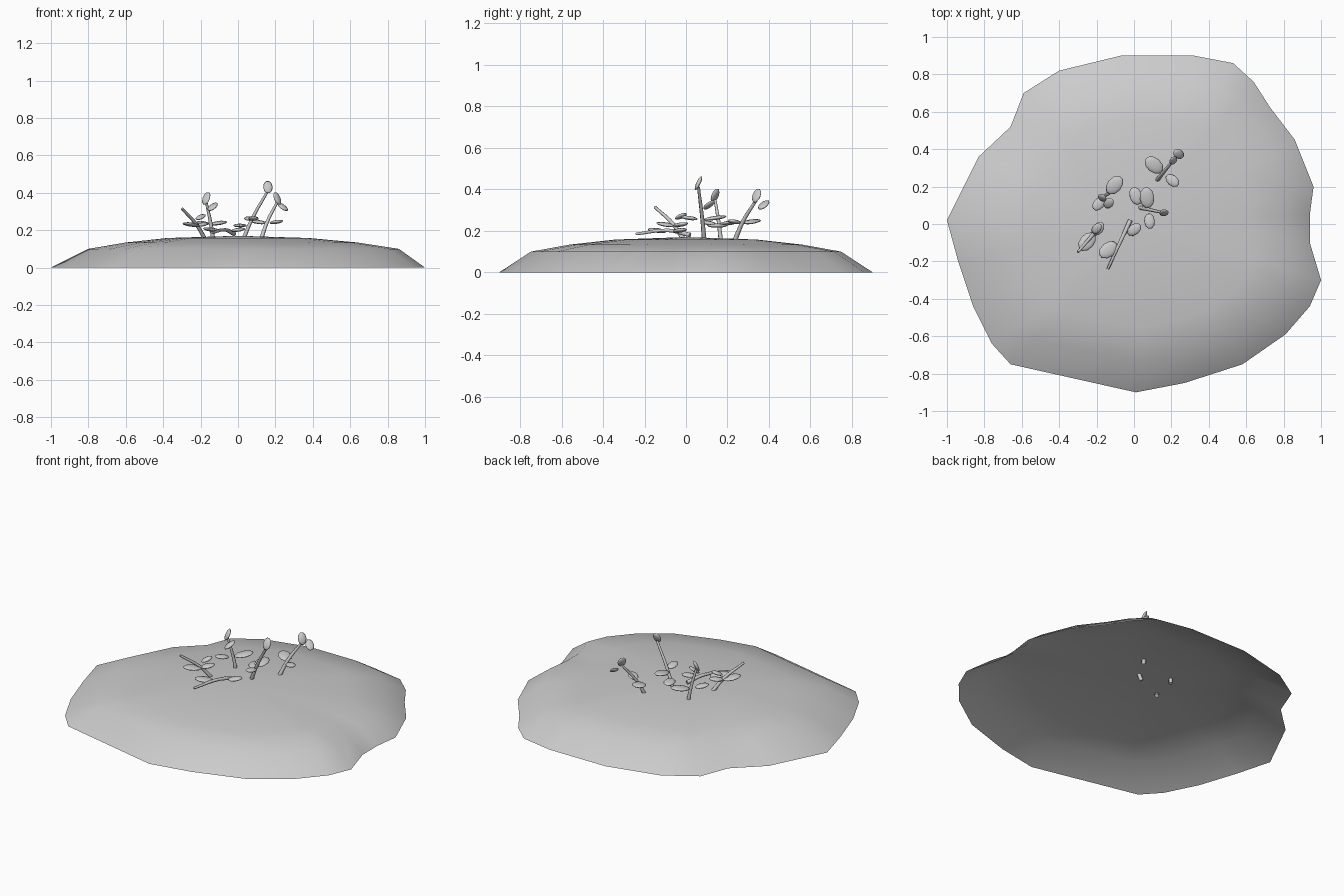
import bpy, bmesh, math
from mathutils import Vector, Matrix

if "Cube" in bpy.data.objects:
    bpy.data.objects.remove(bpy.data.objects["Cube"], do_unlink=True)

grey = bpy.data.materials.new("plain grey")
grey.use_nodes = True
colour = (.6, .6, .6, 1)
grey.diffuse_color = colour
grey.node_tree.nodes["Principled BSDF"].inputs["Base Color"].default_value = colour


def add_object(name, data):
    obj = bpy.data.objects.new(name, data)
    bpy.context.collection.objects.link(obj)
    data.materials.append(grey)
    return obj


def mesh_object(name, bm):
    for face in bm.faces:
        face.smooth = True
    mesh = bpy.data.meshes.new(name)
    bm.to_mesh(mesh)
    bm.free()
    return add_object(name, mesh)


# Mound: an open shell of shrinking rings over an irregular rim
def build_mound():
    rim = [(-1, .02), (-.94, -.2), (-.86, -.44), (-.76, -.64), (-.66, -.75),
           (.01, -.9), (.27, -.85), (.58, -.75), (.81, -.59), (.94, -.44), (1, -.3),
           (.94, -.1), (.94, .05), (.96, .2), (.86, .45), (.73, .62), (.64, .76),
           (.53, .86), (.32, .9), (-.07, .9), (-.4, .82), (-.59, .7),
           (-.66, .52), (-.83, .36)]
    bm = bmesh.new()
    rings = []
    for scale, shift, height in ((1, 0, 0), (.83, .03, .1), (.62, .02, .134), (.38, 0, .158)):
        rings.append([bm.verts.new((x * scale + shift, y * scale, height)) for x, y in rim])
    crown = bm.verts.new((0, 0, .17))
    for i in range(len(rim)):
        for low, high in zip(rings, rings[1:]):
            bm.faces.new((low[i - 1], low[i], high[i], high[i - 1]))
        bm.faces.new((rings[-1][i - 1], rings[-1][i], crown))
    mesh_object("mound", bm)


# Stem: a tapered round tube bending through its points
def build_stem(name, points):
    curve = bpy.data.curves.new(name, "CURVE")
    curve.dimensions = "3D"
    curve.bevel_depth = .012
    curve.bevel_resolution = 1
    curve.resolution_u = 5
    curve.use_fill_caps = True
    spline = curve.splines.new("BEZIER")
    spline.bezier_points.add(len(points) - 1)
    for order, (knot, point) in enumerate(zip(spline.bezier_points, points)):
        knot.co = point
        knot.radius = 1 - .2 * order
        knot.handle_left_type = knot.handle_right_type = "AUTO"
    add_object(name, curve)


# Leaf: a thin oval pad, long along its heading and tilted up by its pitch
def build_leaf(name, centre, heading, pitch, length):
    bm = bmesh.new()
    bmesh.ops.create_uvsphere(bm, u_segments=10, v_segments=6, radius=.5)
    turn = Matrix.Rotation(heading, 4, "Z") @ Matrix.Rotation(-pitch, 4, "Y")
    size = Matrix.Diagonal((length, length * .68, .02, 1))
    bm.transform(Matrix.Translation(centre) @ turn @ size)
    mesh_object(name, bm)


# Sprout: a bent stem, a pair of leaves on opposite sides, and leaves at the tip
def build_sprout(name, base, tip, pair_angle, spread, tip_leaves):
    base, tip = Vector(base), Vector(tip)
    middle = base.lerp(tip, .4) + Vector((0, 0, .02))
    build_stem(name + "_stem", (base, middle, tip))
    heading = math.radians(pair_angle)
    for side, length in (("first", .115), ("second", .085)):
        outward = Vector((math.cos(heading), math.sin(heading), 0))
        build_leaf(f"{name}_{side}_side_leaf", middle + outward * spread,
                   heading, math.radians(8), length)
        heading += math.pi
    for number in range(tip_leaves):
        across = Vector((-outward.y, outward.x, -1)) * .045 * number
        build_leaf(f"{name}_tip_leaf_{number + 1}", tip + across + Vector((0, 0, .02)),
                   heading, math.radians(65 - 30 * number), .075)


build_mound()
build_sprout("back_left", (.12, .23, .14), (.21, .34, .35), 140, .064, 2)
build_sprout("tall", (.02, .09, .13), (.16, .06, .41), 96, .063, 1)
build_sprout("back_right", (-.13, .17, .13), (-.17, .14, .35), 50, .065, 2)
build_sprout("front_right", (-.17, 0, .14), (-.3, -.15, .315), 230, .045, 0)
build_sprout("lying", (-.02, .02, .18), (-.14, -.24, .185), 218, .088, 0)
# Loose leaves lying between the stems
build_leaf("low_leaf", Vector((.01, .15, .225)), math.radians(110), 0, .1)
build_leaf("small_leaf", Vector((-.2, -.025, .27)), math.radians(50), .4, .07)
